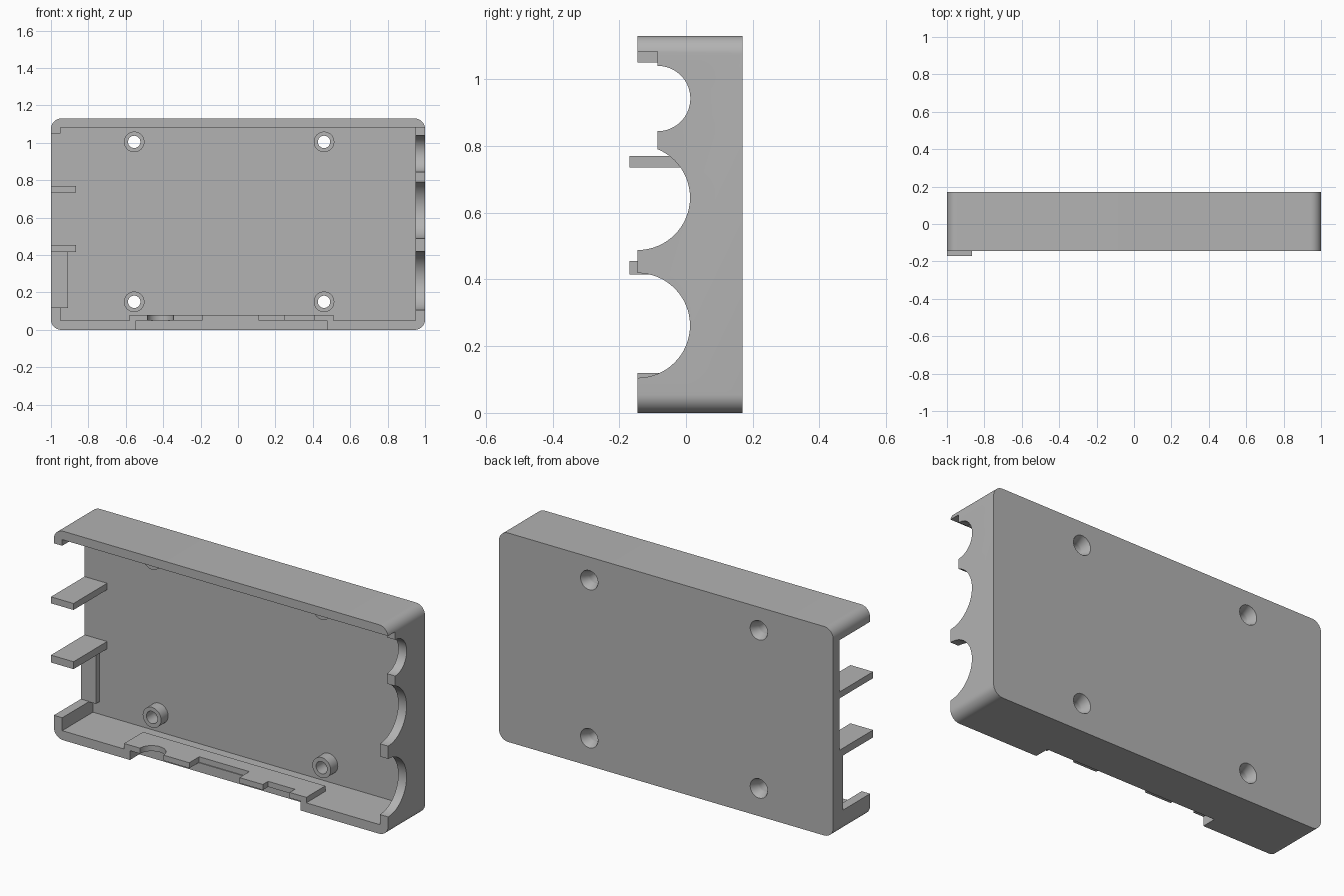
import bpy
import bmesh
import math
from mathutils import Vector

if "Cube" in bpy.data.objects:
    bpy.data.objects.remove(bpy.data.objects["Cube"])

GREY = (0.45, 0.45, 0.45, 1)
mat = bpy.data.materials.new("plain grey")
mat.use_nodes = True
mat.diffuse_color = GREY
mat.node_tree.nodes["Principled BSDF"].inputs["Base Color"].default_value = GREY

FRONT, BACK, FLOOR, TOP, WALL = -0.145, 0.17, 0.117, 1.13, 0.05


def finish(name, bm):
    bmesh.ops.recalc_face_normals(bm, faces=bm.faces)
    mesh = bpy.data.meshes.new(name)
    bm.to_mesh(mesh)
    bm.free()
    obj = bpy.data.objects.new(name, mesh)
    bpy.context.collection.objects.link(obj)
    mesh.materials.append(mat)
    return obj


def prism(name, points, offset):
    """Extrude a closed outline of 3D points along offset."""
    bm = bmesh.new()
    face = bm.faces.new([bm.verts.new(p) for p in points])
    new = bmesh.ops.extrude_face_region(bm, geom=[face])["geom"]
    verts = [g for g in new if isinstance(g, bmesh.types.BMVert)]
    bmesh.ops.translate(bm, verts=verts, vec=Vector(offset))
    return finish(name, bm)


def box(name, x0, x1, y0, y1, z0, z1):
    outline = [(x0, y0, z0), (x1, y0, z0), (x1, y1, z0), (x0, y1, z0)]
    return prism(name, outline, (0, 0, z1 - z0))


def arc(cx, cy, r, start, end, steps):
    angles = [math.radians(start + (end - start) * i / steps) for i in range(steps + 1)]
    return [(cx + r * math.cos(a), cy + r * math.sin(a)) for a in angles]


def lathe_y(name, x, z, rings, closed=False, steps=40):
    """Revolve (radius, y) pairs about an axis along y."""
    bm = bmesh.new()
    loops = [[bm.verts.new((px, y, pz)) for px, pz in arc(x, z, r, 0, 360, steps)[:-1]]
             for r, y in rings]
    pairs = list(zip(loops, loops[1:]))
    if closed:
        pairs.append((loops[-1], loops[0]))
    else:
        bm.faces.new(loops[0])
        bm.faces.new(loops[-1])
    for a, b in pairs:
        for i in range(steps):
            j = (i + 1) % steps
            bm.faces.new((a[i], a[j], b[j], b[i]))
    return finish(name, bm)


def cut(obj, cutter):
    mod = obj.modifiers.new("cut", "BOOLEAN")
    mod.operation = "DIFFERENCE"
    mod.solver = "EXACT"
    mod.object = cutter
    cutter.hide_render = True
    bpy.context.view_layer.update()
    graph = bpy.context.evaluated_depsgraph_get()
    mesh = bpy.data.meshes.new_from_object(obj.evaluated_get(graph))
    obj.modifiers.clear()
    obj.data = mesh
    bpy.data.objects.remove(cutter)


def smooth(obj):
    bpy.ops.object.select_all(action="DESELECT")
    obj.select_set(True)
    bpy.context.view_layer.objects.active = obj
    bpy.ops.object.shade_smooth_by_angle(angle=math.radians(30))


# Case: rounded block, hollowed from the front
R = 0.055
outline = (arc(1 - R, R, R, -90, 0, 10) + arc(1 - R, TOP - R, R, 0, 90, 10)
           + arc(R - 1, TOP - R, R, 90, 180, 10) + arc(R - 1, R, R, 180, 270, 10))
case = prism("case", [(x, FRONT, z) for x, z in outline], (0, BACK - FRONT, 0))
cut(case, box("cavity", WALL - 1, 1 - WALL, -1, FLOOR, WALL, TOP - WALL + 0.003))

# Open side and the notch in the lower wall
cut(case, box("side_opening", -1.2, -0.9, -1, FLOOR, 0.12, 1.05))
cut(case, box("lower_notch", -0.545, 0.475, -1, -0.065, -0.1, WALL + 0.01))

# Scalloped side wall: lowered ledge and three round cutouts
cut(case, box("ledge_cut", 0.9, 1.2, -1, -0.085, 0.7, 1.083))
for y, z, r in ((FRONT, 0.262, 0.157), (FRONT, 0.645, 0.157), (-0.085, 0.942, 0.098)):
    circle = arc(y, z, r, 0, 360, 64)[:-1]
    cut(case, prism("round_cut", [(0.9, a, b) for a, b in circle], (0.3, 0, 0)))

# Screw holes with countersinks, and the hollow posts around them
for x in (-0.555, 0.46):
    for z in (0.15, 1.005):
        rings = [(0.033, 0), (0.033, 0.128), (0.052, BACK), (0.052, 0.3)]
        cut(case, lathe_y("screw_hole", x, z, rings))
        post = [(0.055, 0.057), (0.055, FLOOR + 0.004), (0.033, FLOOR + 0.004), (0.033, 0.057)]
        smooth(lathe_y("screw_post", x, z, post, closed=True))
smooth(case)

# Flat support tabs and the raised pad on the open side
for z0, z1 in ((0.415, 0.455), (0.735, 0.77)):
    box("support_tab", -1, -0.865, -0.17, FLOOR + 0.002, z0, z1)
box("side_pad", -1, -0.91, 0.085, FLOOR + 0.002, 0.118, 0.416)

# Notched plate lying on the lower wall
BACK_EDGE, RECESS, SHALLOW = 0.018, -0.06, -0.1
plan = [(-0.58, BACK_EDGE), (-0.58, FRONT)]
plan += arc(-0.415, FRONT, 0.07, 180, 0, 20)
plan += [(-0.19, FRONT), (-0.19, RECESS), (0.11, RECESS), (0.11, FRONT), (0.25, FRONT),
         (0.25, SHALLOW), (0.41, SHALLOW), (0.41, FRONT), (0.51, FRONT), (0.51, BACK_EDGE)]
smooth(prism("notched_plate", [(x, y, 0.05) for x, y in plan], (0, 0, 0.03)))
